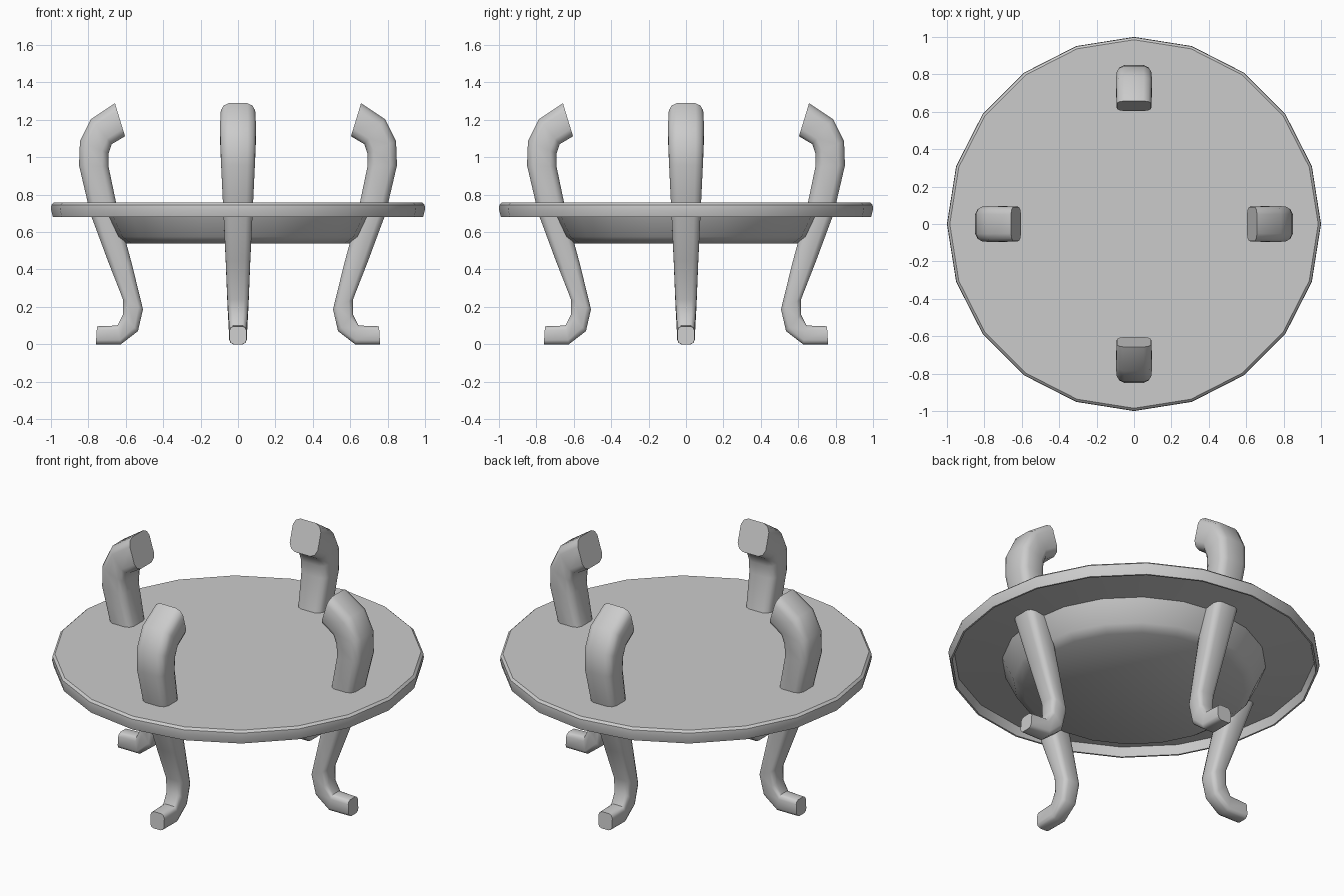
import bpy, bmesh, math
from mathutils import Vector

cube = bpy.data.objects.get("Cube")
if cube:
    bpy.data.objects.remove(cube, do_unlink=True)

grey = bpy.data.materials.new("plain grey")
grey.use_nodes = True
grey.diffuse_color = (0.6, 0.6, 0.6, 1)
grey.node_tree.nodes["Principled BSDF"].inputs["Base Color"].default_value = (0.6, 0.6, 0.6, 1)


def skin(name, rings, angle):
    """Bridge equal-length rings of points, cap both ends and shade."""
    bm = bmesh.new()
    loops = [[bm.verts.new(p) for p in ring] for ring in rings]
    count = len(loops[0])
    for a, b in zip(loops, loops[1:]):
        for i in range(count):
            j = (i + 1) % count
            bm.faces.new((a[i], a[j], b[j], b[i]))
    bm.faces.new(loops[0])
    bm.faces.new(loops[-1])
    bmesh.ops.recalc_face_normals(bm, faces=bm.faces)
    mesh = bpy.data.meshes.new(name)
    bm.to_mesh(mesh)
    bm.free()
    mesh.materials.append(grey)
    obj = bpy.data.objects.new(name, mesh)
    bpy.context.collection.objects.link(obj)
    bpy.ops.object.select_all(action='DESELECT')
    obj.select_set(True)
    bpy.context.view_layer.objects.active = obj
    bpy.ops.object.shade_smooth_by_angle(angle=math.radians(angle))
    return obj


# Round tray: a thin rim lip above a shallow bowl
SIDES = 20
tray_profile = [(0.985, 0.757), (0.998, 0.745), (1.0, 0.72), (0.99, 0.68),
                (0.98, 0.68), (0.97, 0.735), (0.71, 0.70), (0.65, 0.575), (0.6, 0.54)]
tray_rings = []
for radius, z in tray_profile:
    turns = [math.tau * i / SIDES for i in range(SIDES)]
    tray_rings.append([(radius * math.sin(t), radius * math.cos(t), z) for t in turns])
skin("tray", tray_rings, 40)

# Curved leg: outer edge, inner edge (distance from centre, height), half width
leg_sections = [
    ((0.658, 1.289), (0.604, 1.112), 0.092),
    ((0.786, 1.203), (0.675, 1.07), 0.096),
    ((0.845, 1.085), (0.692, 1.02), 0.094),
    ((0.85, 0.957), (0.692, 0.95), 0.09),
    ((0.79, 0.70), (0.64, 0.70), 0.078),
    ((0.695, 0.444), (0.565, 0.42), 0.065),
    ((0.615, 0.24), (0.508, 0.187), 0.056),
    ((0.615, 0.16), (0.535, 0.07), 0.05),
    ((0.645, 0.10), (0.626, 0.0), 0.047),
    ((0.754, 0.096), (0.76, 0.0), 0.045),
]


def rounded_section():
    """Unit square outline with softened corners."""
    points = []
    for k in range(4):
        for along in (-0.55, 0.55, 0.85):
            p = Vector((1 if along < 0.8 else 0.85, along))
            turn = k * math.pi / 2
            points.append((p.x * math.cos(turn) - p.y * math.sin(turn),
                           p.x * math.sin(turn) + p.y * math.cos(turn)))
    return points


def leg_rings(turn):
    rings = []
    for outer, inner, half in leg_sections:
        outer, inner = Vector(outer), Vector(inner)
        middle, reach = (outer + inner) / 2, (outer - inner) / 2
        ring = []
        for u, v in rounded_section():
            r, z = middle + reach * u
            side = half * v
            ring.append((r * math.cos(turn) - side * math.sin(turn),
                         r * math.sin(turn) + side * math.cos(turn), z))
        rings.append(ring)
    return rings


for k, place in enumerate(("left", "back", "right", "front")):
    skin(place + "_leg", leg_rings(k * math.pi / 2), 50)
